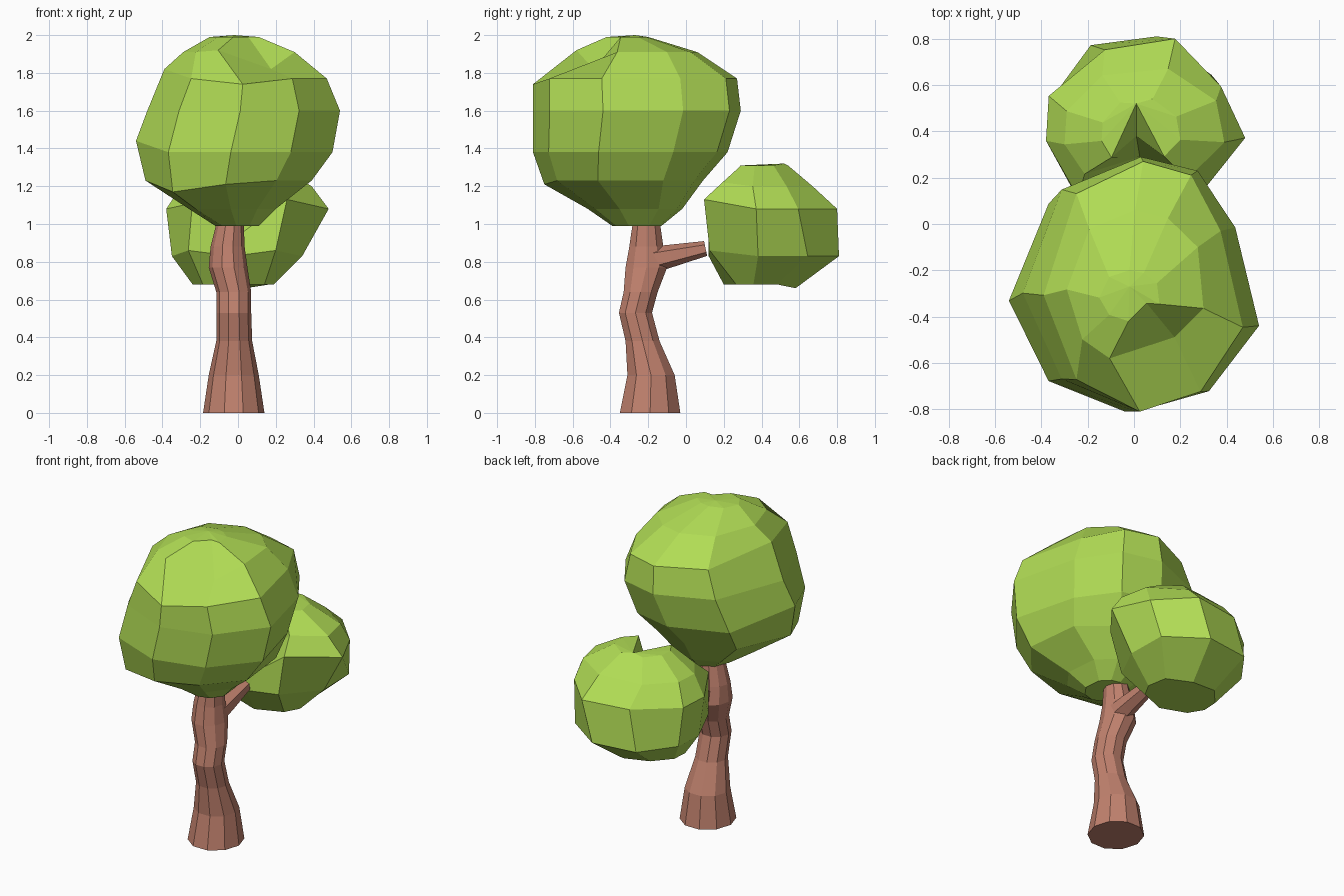
import bpy, bmesh
from math import sin, cos, radians
from mathutils import Vector


def material(name, rgb):
    m = bpy.data.materials.new(name)
    m.diffuse_color = (*rgb, 1)
    return m


bark = material("bark", (0.53, 0.22, 0.155))
leaf = material("leaf", (0.44, 0.72, 0.09))


def outline(angles):
    """Polygon of the given angles stretched to fill the unit box."""
    xs = [cos(radians(a)) for a in angles]
    ys = [sin(radians(a)) for a in angles]
    px, nx, py, ny = max(xs), -min(xs), max(ys), -min(ys)
    return [(x / (px if x > 0 else nx), y / (py if y > 0 else ny)) for x, y in zip(xs, ys)]


def loft(name, angles, rings, mat, moves=None, pole=None):
    """Skin rings (z, x0, x1, y0, y1); moves shifts single (ring, side) vertices;
    pole is the point where the top closes."""
    moves = moves or {}
    shape = outline(angles)
    n = len(shape)
    bm = bmesh.new()
    rows = []
    for i, (z, x0, x1, y0, y1) in enumerate(rings):
        row = []
        for k, (u, v) in enumerate(shape):
            p = Vector(((x0 + x1) / 2 + u * (x1 - x0) / 2, (y0 + y1) / 2 + v * (y1 - y0) / 2, z))
            row.append(bm.verts.new(p + Vector(moves.get((i, k), (0, 0, 0)))))
        rows.append(row)
    for a, b in zip(rows, rows[1:]):
        for k in range(n):
            bm.faces.new((a[k], a[(k + 1) % n], b[(k + 1) % n], b[k]))
    bm.faces.new(rows[0])
    if pole:
        tip = bm.verts.new(pole)
        for k in range(n):
            bm.faces.new((rows[-1][k], rows[-1][(k + 1) % n], tip))
    else:
        bm.faces.new(rows[-1])
    bmesh.ops.recalc_face_normals(bm, faces=bm.faces)
    me = bpy.data.meshes.new(name)
    bm.to_mesh(me)
    bm.free()
    me.materials.append(mat)
    ob = bpy.data.objects.new(name, me)
    bpy.context.collection.objects.link(ob)
    return ob


# wavy tapering trunk
loft("trunk", [36 * k for k in range(10)], [
    (0.00, -0.185, 0.14, -0.35, -0.03),
    (0.20, -0.155, 0.11, -0.31, -0.06),
    (0.38, -0.115, 0.075, -0.32, -0.14),
    (0.53, -0.115, 0.07, -0.355, -0.18),
    (0.64, -0.115, 0.07, -0.33, -0.15),
    (0.77, -0.155, 0.05, -0.32, -0.10),
    (0.88, -0.145, 0.035, -0.30, -0.12),
    (1.02, -0.11, 0.03, -0.28, -0.14)], bark)

# side branch, lofted along z and then laid over towards the back
branch = loft("branch", [30 + 60 * k for k in range(6)], [
    (0.00, -0.06, 0.06, -0.07, 0.07),
    (0.10, -0.055, 0.055, -0.06, 0.06),
    (0.29, -0.04, 0.04, -0.04, 0.04)], bark)
branch.rotation_euler = (radians(-78), 0, 0)
branch.location = (-0.03, -0.18, 0.81)

# large crown, with a shelf dented into its upper front right
large_moves = {(1, 3): (-0.04, -0.05, 0), (2, 3): (0, 0, -0.06), (2, 4): (0, 0, -0.02),
               (3, 2): (0, 0, 0.06), (5, 2): (0, 0, 0.05),
               (5, 4): (0, 0, -0.03), (6, 4): (-0.10, 0, 0.01), (6, 5): (0, 0.04, -0.09),
               (6, 3): (-0.03, 0, 0), (7, 5): (0, 0.06, 0)}
large_moves.update({(i, 7): (-0.06, -0.03, 0) for i in (3, 4, 5)})
loft("large_crown", [90, 132, 184, 228, 268, 303, 341, 30, 63], [
    (0.99, -0.12, 0.11, -0.39, -0.13),
    (1.08, -0.26, 0.20, -0.52, -0.02),
    (1.23, -0.49, 0.39, -0.75, 0.09),
    (1.38, -0.54, 0.50, -0.81, 0.22),
    (1.60, -0.48, 0.54, -0.81, 0.29),
    (1.77, -0.39, 0.47, -0.81, 0.27),
    (1.91, -0.29, 0.30, -0.58, 0.06),
    (1.99, -0.15, 0.11, -0.42, -0.20)], leaf, large_moves, (-0.02, -0.27, 2.0))

# small crown, with a notch facing the trunk
loft("small_crown", [162, 121, 73, 28, 350, 319, 270, 223, 192], [
    (0.68, -0.24, 0.19, 0.20, 0.58),
    (0.83, -0.35, 0.34, 0.08, 0.81),
    (1.08, -0.38, 0.48, 0.07, 0.80),
    (1.20, -0.30, 0.39, 0.13, 0.67),
    (1.31, -0.14, 0.20, 0.24, 0.54)], leaf,
    {(1, 5): (-0.06, -0.08, 0.03), (1, 7): (0, -0.05, 0.03), (1, 6): (-0.02, 0.04, 0),
     (1, 3): (0.03, 0.02, 0), (2, 3): (-0.06, -0.02, 0), (2, 1): (0.05, -0.01, 0),
     (2, 5): (-0.12, -0.10, 0.05), (2, 7): (0.03, -0.07, 0.03), (2, 6): (-0.02, 0.10, -0.12),
     (3, 5): (-0.08, -0.03, 0.02), (3, 6): (-0.02, 0.16, -0.16),
     (4, 5): (-0.03, 0, 0), (4, 6): (-0.02, 0.14, -0.12), (0, 2): (0, 0, -0.02)},
     (0.01, 0.52, 1.32))
